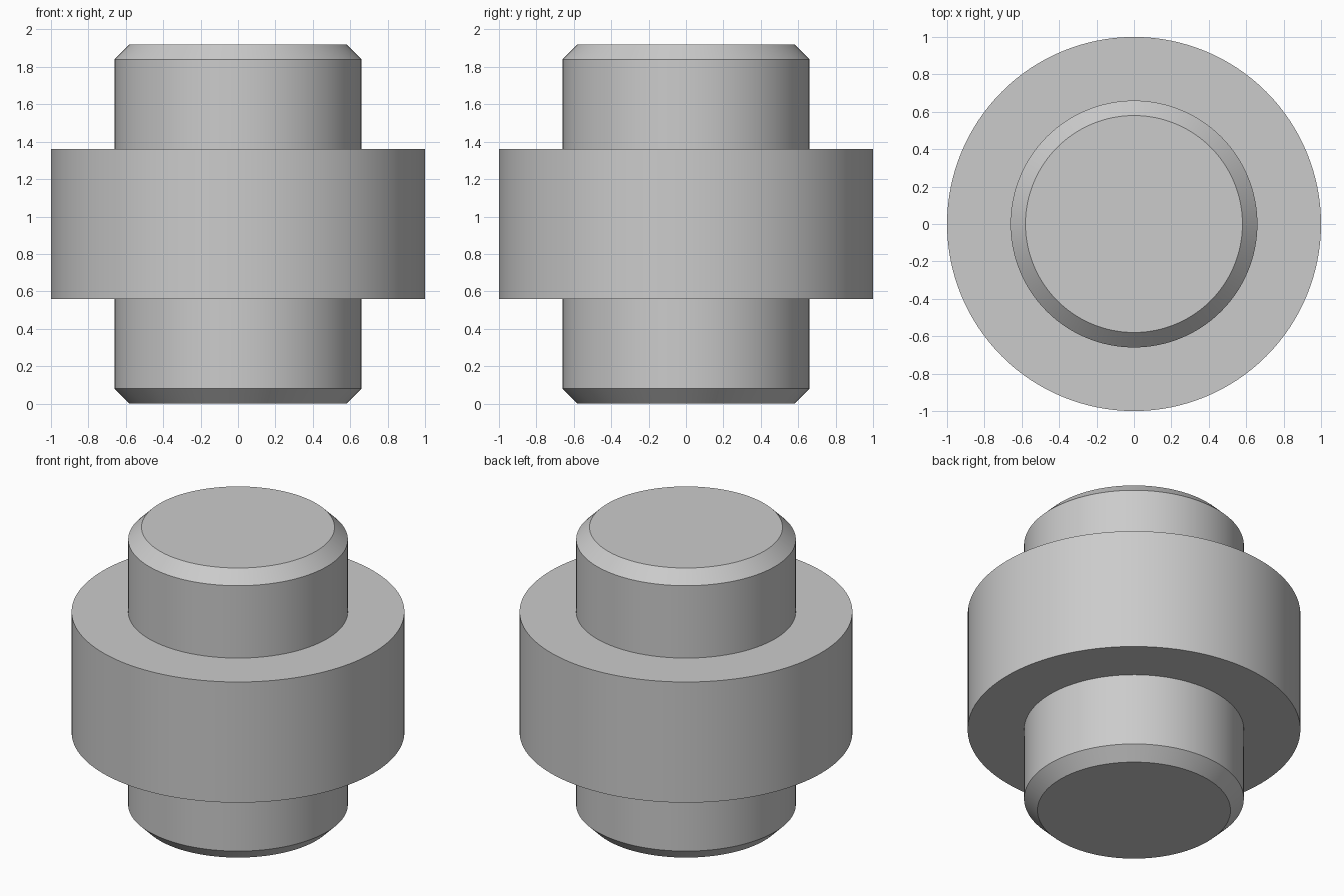
import bpy, bmesh
from math import cos, sin, tau, radians

cube = bpy.data.objects.get("Cube")
if cube:
    bpy.data.objects.remove(cube, do_unlink=True)

SEGMENTS = 128
SHAFT_R, COLLAR_R, CHAMFER = 0.66, 1.0, 0.08
HEIGHT, COLLAR_LOW, COLLAR_HIGH = 1.92, 0.56, 1.36

# Plain grey metal
grey = bpy.data.materials.new("grey_metal")
grey.use_nodes = True
colour = (0.6, 0.6, 0.6, 1)
grey.diffuse_color = colour
grey.node_tree.nodes["Principled BSDF"].inputs["Base Color"].default_value = colour


def lathe(name, profile):
    """Turn a (radius, height) profile about z and cap both ends."""
    bm = bmesh.new()
    rings = [[bm.verts.new((r * cos(tau * i / SEGMENTS), r * sin(tau * i / SEGMENTS), z))
              for i in range(SEGMENTS)] for r, z in profile]
    for low, high in zip(rings, rings[1:]):
        for i in range(SEGMENTS):
            j = (i + 1) % SEGMENTS
            bm.faces.new((low[i], low[j], high[j], high[i]))
    bm.faces.new(rings[0][::-1])
    bm.faces.new(rings[-1])
    mesh = bpy.data.meshes.new(name)
    bm.to_mesh(mesh)
    bm.free()
    mesh.materials.append(grey)
    obj = bpy.data.objects.new(name, mesh)
    bpy.context.collection.objects.link(obj)
    bpy.ops.object.select_all(action="DESELECT")
    obj.select_set(True)
    bpy.context.view_layer.objects.active = obj
    bpy.ops.object.shade_smooth_by_angle(angle=radians(30))
    return obj


# Chamfered shaft with a wide central collar, turned as one solid
lathe("collared_shaft", [
    (SHAFT_R - CHAMFER, 0),
    (SHAFT_R, CHAMFER),
    (SHAFT_R, COLLAR_LOW),
    (COLLAR_R, COLLAR_LOW),
    (COLLAR_R, COLLAR_HIGH),
    (SHAFT_R, COLLAR_HIGH),
    (SHAFT_R, HEIGHT - CHAMFER),
    (SHAFT_R - CHAMFER, HEIGHT),
])
